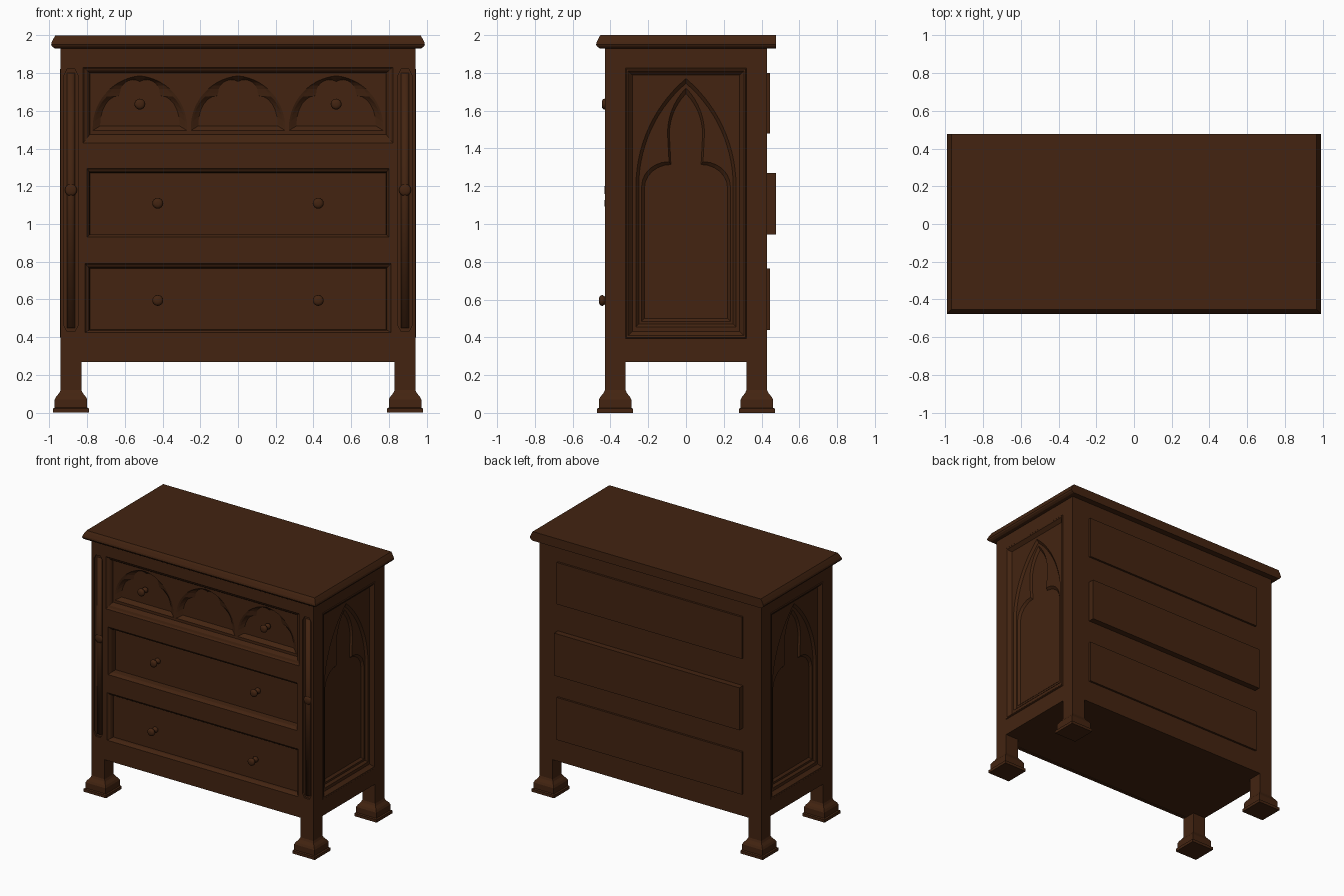
import bpy, bmesh, math
from mathutils import Vector
from mathutils.geometry import tessellate_polygon

if "Cube" in bpy.data.objects:
    bpy.data.objects.remove(bpy.data.objects["Cube"])

wood = bpy.data.materials.new("dark_walnut")
wood.diffuse_color = (0.056, 0.0175, 0.0055, 1)
wood.use_nodes = True
wood.node_tree.nodes["Principled BSDF"].inputs["Base Color"].default_value = wood.diffuse_color


def make(name, verts, faces, smooth=False):
    me = bpy.data.meshes.new(name)
    me.from_pydata([tuple(v) for v in verts], [], faces)
    bm = bmesh.new()
    bm.from_mesh(me)
    bmesh.ops.recalc_face_normals(bm, faces=bm.faces)
    for f in bm.faces:
        f.smooth = smooth
    bm.to_mesh(me)
    bm.free()
    me.materials.append(wood)
    ob = bpy.data.objects.new(name, me)
    bpy.context.scene.collection.objects.link(ob)
    return ob


def loft(name, loops, caps=True, smooth=False):
    n = len(loops[0])
    verts = [p for lp in loops for p in lp]
    faces = [(k * n + i, k * n + (i + 1) % n, (k + 1) * n + (i + 1) % n, (k + 1) * n + i)
             for k in range(len(loops) - 1) for i in range(n)]
    if caps:
        faces += [tuple(range(n)), tuple(range(len(verts) - n, len(verts)))]
    return make(name, verts, faces, smooth)


def rect(x0, x1, y0, y1):
    return [(x0, y0), (x1, y0), (x1, y1), (x0, y1)]


def box(name, x0, x1, y0, y1, z0, z1):
    return loft(name, [[(x, y, z) for x, y in rect(x0, x1, y0, y1)] for z in (z0, z1)])


def front(u, v, d):
    return (u, d, v)


def side(u, v, d):
    return (d, u, v)


def place(loop, d, to):
    return [to(u, v, d) for u, v in loop]


def plate(name, loops, d0, d1, to):
    """Flat board: first loop is the outline, the others are holes."""
    flat = [p for lp in loops for p in lp]
    n = len(flat)
    tris = tessellate_polygon([[Vector((u, v, 0)) for u, v in lp] for lp in loops])
    faces = [tuple(t) for t in tris] + [tuple(i + n for i in t) for t in tris]
    o = 0
    for lp in loops:
        m = len(lp)
        for i in range(m):
            a, b = o + i, o + (i + 1) % m
            faces.append((a, b, b + n, a + n))
        o += m
    return make(name, place(flat, d0, to) + place(flat, d1, to), faces)


def arc(w, s, a, n):
    """Right half of a pointed arch, from the spring up to just at the apex."""
    h = a - s
    c = (h * h - w * w) / (2 * w)
    end = math.atan2(h, c)
    return [((w + c) * math.cos(end * i / n) - c, s + (w + c) * math.sin(end * i / n))
            for i in range(n + 1)]


def mirror(half, cx=0):
    return [(cx + u, v) for u, v in half] + [(cx - u, v) for u, v in half[-2::-1]]


def lancet(w, base, spring, apex, cx=0, n=14):
    return mirror([(w, base)] + arc(w, spring, apex, n), cx)


def trefoil(w, base, spring, cw, cz, uw, us, apex, cx=0):
    lobe = [(cw + (w - cw) * math.cos(t * math.pi / 12), spring + (cz - spring) * math.sin(t * math.pi / 12))
            for t in range(7)]
    return mirror([(w, base)] + lobe + arc(uw, us, apex, 7), cx)


def lathe(name, x, z, prof, n=16):
    loops = [[(x + r * math.cos(2 * math.pi * i / n), y, z + r * math.sin(2 * math.pi * i / n))
              for i in range(n)] for r, y in prof]
    return loft(name, loops, smooth=True)


# top slab, moulded on front and sides, flat at the back
prof = [(0.03, 1.93), (0.045, 1.94), (0.05, 1.95), (0.047, 1.963), (0.036, 1.985), (0.027, 2.0)]
loft("top_slab", [[(x, y, z) for x, y in rect(-.94 - o, .94 + o, -.426 - o, .476)] for o, z in prof])

# corner posts with stepped feet
foot = [(.095, 0), (.095, .022), (.086, .027), (.086, .07), (.078, .085), (.062, .105), (.055, .12)]
for sx in (-1, 1):
    for sy in (-1, 1):
        cx, cy = sx * .885, sy * .375
        loft("foot", [[(cx + u, cy + v, z) for u, v in rect(-h, h, -h, h)] for h, z in foot])
        box("corner_post", cx - .055, cx + .055, cy - (.04 if sy < 0 else .055), cy + .055, .12, 1.93)
    # front of the post: long sunk channel, slim column and rosette
    cx = sx * .885
    chan = [(cx + u, v) for u, v in ((-.036, .46), (-.02, .43), (.02, .43), (.036, .46),
                                     (.036, 1.79), (.02, 1.82), (-.02, 1.82), (-.036, 1.79))]
    plate("post_front", [rect(cx - .055, cx + .055, .12, 1.93), chan], -.43, -.415, front)
    loft("post_column", [[(cx + .022 * math.cos(t * math.pi / 6), -.41 + .017 * math.sin(t * math.pi / 6), z)
                          for t in range(12)] for z in (.45, 1.8)], smooth=True)
    lathe("post_rosette", cx, 1.18, [(.032, -.412), (.032, -.424), (.022, -.43), (.008, -.432)])

# carcass
box("back_board", -.83, .83, .40, .43, .27, 1.93)
box("bottom_board", -.90, .90, -.40, .42, .27, .30)

# side panels with rails, moulding and sunk pointed tracery
hole_a = lancet(.265, .455, 1.2, 1.77)
hole_b = lancet(.25, .47, 1.2, 1.745)
foil_a = trefoil(.235, .485, 1.2, .09, 1.33, .098, 1.48, 1.72)
foil_b = trefoil(.22, .50, 1.19, .08, 1.315, .088, 1.475, 1.69)
for s in (-1, 1):
    for z0, z1 in ((.27, .395), (1.825, 1.93)):
        box("side_rail", *sorted((s * .86, s * .94)), -.32, .32, z0, z1)
    loft("side_moulding", [place(rect(-.32 + i, .32 - i, .395 + i, 1.825 - i), s * d, side)
                           for i, d in ((0, .938), (.004, .944), (.014, .942), (.03, .925), (.04, .915), (.045, .915))],
         caps=False)
    plate("side_panel", [rect(-.285, .285, .43, 1.79), hole_a], s * .918, s * .90, side)
    loft("arch_moulding", [place(hole_a, s * .918, side), place(hole_b, s * .902, side)], caps=False)
    plate("tracery", [hole_b, foil_a], s * .903, s * .885, side)
    loft("tracery_bevel", [place(foil_a, s * .903, side), place(foil_b, s * .888, side)], caps=False)
    plate("side_back_panel", [rect(-.32, .32, .395, 1.825)], s * .888, s * .87, side)

# drawers: (opening half width, opening z range, drawer z range, face y, back y, knob x, knob z, knob tip y)
drawers = [(.81, .425, .79, .44, .765, -.388, .445, .425, .595, -.46),
           (.80, .93, 1.295, .945, 1.27, -.36, .476, .425, 1.11, -.431),
           (.82, 1.43, 1.83, 1.475, 1.80, -.392, .445, .52, 1.635, -.446)]
plate("front_frame", [rect(-.83, .83, .27, 1.93)] + [rect(-d[0], d[0], d[1], d[2]) for d in drawers],
      -.43, -.405, front)
for k, (w, o0, o1, z0, z1, yf, yb, kx, kz, tip) in enumerate(drawers):
    def opening(t, y):
        a = w + (.785 - w) * t
        return place(rect(-a, a, o0 + (z0 - o0) * t, o1 + (z1 - o1) * t), y, front)
    loft("drawer_moulding", [opening(0, -.43), opening(.25, -.422), opening(.6, -.417), opening(.9, -.405),
                             opening(1, yf)], caps=False)
    body_front = yf + (.028 if k == 2 else 0)
    box("drawer", -.785, .785, body_front, yb, z0 + (.005 if k == 2 else 0), z1)
    # turned knobs
    base = tip + .075
    shape = [(.018, 0), (.022, .008), (.02, .02), (.011, .028), (.011, .038), (.022, .046),
             (.029, .057), (.027, .067), (.018, .074), (.006, .075)]
    for sx in (-1, 1):
        lathe("drawer_knob", sx * kx, kz, [(r, base - d) for r, d in shape])

# carved arcade on the top drawer
outer = [lancet(.25, 1.495, 1.51, 1.785, cx) for cx in (-.52, 0, .52)]
inner = [trefoil(.21, 1.52, 1.53, .11, 1.68, .105, 1.695, 1.755, cx) for cx in (-.52, 0, .52)]
plate("arcade_front", [rect(-.785, .785, 1.475, 1.80)] + outer, -.392, -.36, front)
for a, b in zip(outer, inner):
    mid = [((p[0] * .75 + q[0] * .25), (p[1] * .75 + q[1] * .25)) for p, q in zip(a, b)]
    loft("arcade_carving", [place(a, -.392, front), place(mid, -.386, front), place(b, -.367, front)], caps=False)
